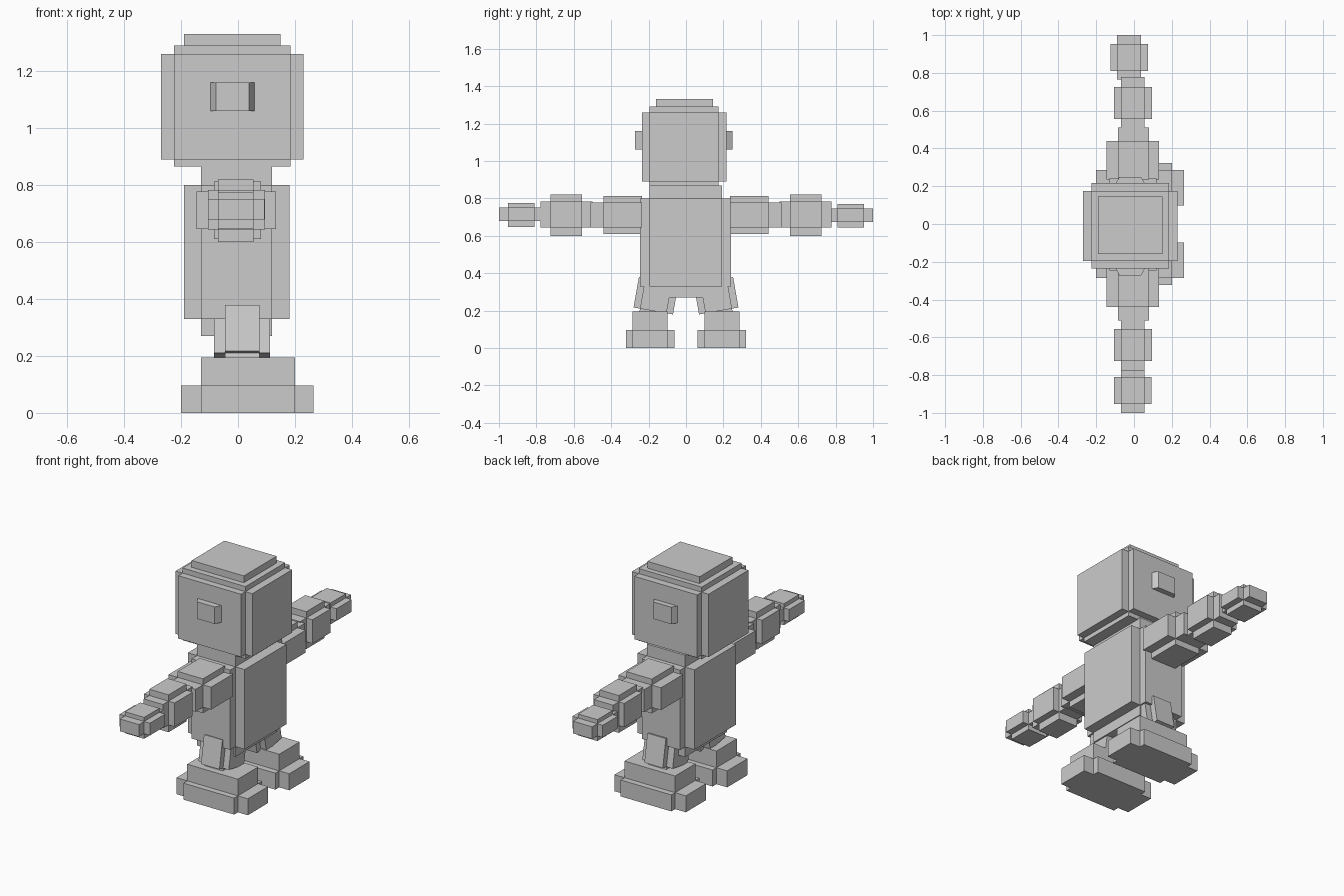
import bpy, bmesh, math
from mathutils import Matrix, Vector

if "Cube" in bpy.data.objects:
    bpy.data.objects.remove(bpy.data.objects["Cube"])

grey = bpy.data.materials.new("plain grey")
grey.diffuse_color = (0.6, 0.6, 0.6, 1)
grey.use_nodes = True
grey.node_tree.nodes["Principled BSDF"].inputs["Base Color"].default_value = grey.diffuse_color


def finish(name, bm, matrix=None):
    if matrix:
        bm.transform(matrix)
    bmesh.ops.recalc_face_normals(bm, faces=bm.faces)
    mesh = bpy.data.meshes.new(name)
    bm.to_mesh(mesh)
    bm.free()
    mesh.materials.append(grey)
    obj = bpy.data.objects.new(name, mesh)
    bpy.context.collection.objects.link(obj)
    return obj


def core_box(lo, hi):
    bm = bmesh.new()
    bmesh.ops.create_cube(bm, size=1)
    for v in bm.verts:
        v.co = Vector([lo[i] if v.co[i] < 0 else hi[i] for i in range(3)])
    return bm


def stepped_block(name, x, y, z, matrix=None):
    """Box with its faces pulled out; each axis is (outer low, core low, core high, outer high)."""
    axes = (x, y, z)
    bm = core_box([a[1] for a in axes], [a[2] for a in axes])
    bm.normal_update()
    for face in list(bm.faces):
        n = face.normal.copy()
        i = max(range(3), key=lambda k: abs(n[k]))
        target = axes[i][3] if n[i] > 0 else axes[i][0]
        if abs(target - face.calc_center_median()[i]) < 1e-5:
            continue
        new = bmesh.ops.extrude_discrete_faces(bm, faces=[face])["faces"][0]
        for v in new.verts:
            v.co[i] = target
    return finish(name, bm, matrix)


# Head with a smaller cap on top
stepped_block("head", (-.27, -.225, .185, .23), (-.235, -.195, .175, .217),
              (.865, .89, 1.26, 1.29))
finish("head_cap", core_box((-.19, -.16, 1.285), (.15, .145, 1.33)))

# Torso, including the neck and hip plates
stepped_block("torso", (-.19, -.13, .12, .18), (-.245, -.195, .193, .24),
              (.27, .33, .80, .87))

for side, label in ((1, "left"), (-1, "right")):
    flip = Matrix.Diagonal((1, side, 1, 1))

    # Ear with slanted front and back edges
    inner, outer = (.21, .248) if side > 0 else (.23, .272)
    ear = core_box((-.10, inner, 1.06), (.06, outer, 1.16))
    for v in ear.verts:
        if v.co.y > inner + .01:
            v.co.x += .022 if v.co.x < 0 else -.022
    finish(label + "_ear", ear, flip)

    # Arm segments
    stepped_block(label + "_upper_arm", (-.145, -.085, .08, .133),
                  (.22, .235, .44, .51), (.61, .645, .777, .812), flip)
    stepped_block(label + "_forearm", (-.105, -.07, .055, .095),
                  (.50, .557, .725, .777), (.60, .643, .783, .82), flip)
    shift = Matrix.Translation((-.019, 0, .006)) if side > 0 else Matrix.Identity(4)
    if side > 0:
        shift = Matrix.Translation((-.019, 0, -.004))
    stepped_block(label + "_hand", (-.105, -.07, .055, .093),
                  (.765, .81, .952, 1.0), (.648, .678, .75, .774), flip @ shift)

    # Leg splayed outward, and foot
    tilt = Matrix.Translation((0, .175, .198)) @ Matrix.Rotation(math.radians(10), 4, 'X')
    stepped_block(label + "_leg", (-.085, -.045, .075, .112),
                  (-.107, -.072, .072, .107), (-.04, 0, .165, .2), flip @ tilt)
    stepped_block(label + "_foot", (-.20, -.13, .20, .265),
                  (.062, .098, .287, .322), (0, 0, .097, .195), flip)
